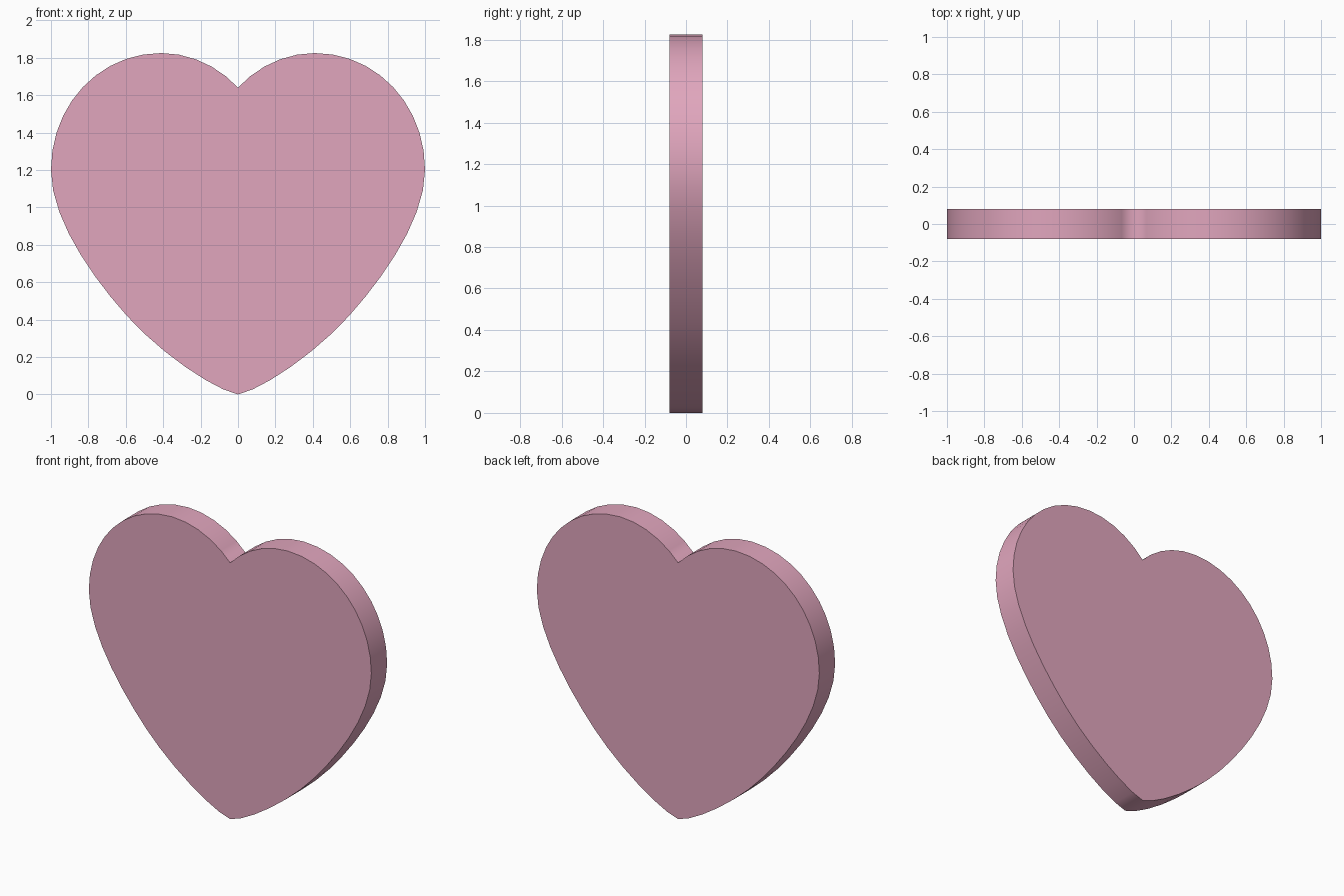
import bpy, bmesh
from mathutils import Vector
from mathutils.geometry import interpolate_bezier

if "Cube" in bpy.data.objects:
    bpy.data.objects.remove(bpy.data.objects["Cube"])

HALF_DEPTH = 0.08

# Right half of the heart outline (x, z): start, handle, handle, end, point count
curves = [
    ((0, 1.64), (0.10, 1.75), (0.25, 1.825), (0.41, 1.825), 6),
    ((0.41, 1.825), (0.74, 1.825), (1.0, 1.55), (1.0, 1.2), 11),
    ((1.0, 1.2), (1.0, 0.95), (0.80, 0.65), (0.594, 0.42), 8),
    ((0.594, 0.42), (0.42, 0.225), (0.13, 0.025), (0, 0), 7),
]
right = []
for a, h1, h2, b, n in curves:
    pts = interpolate_bezier(Vector(a), Vector(h1), Vector(h2), Vector(b), n)
    right += [(p[0], p[1]) for p in pts[:-1]]
right.append((0, 0))

# Mirror to close the outline
outline = right + [(-x, z) for x, z in reversed(right[1:-1])]

# Flat front and back faces, smooth rim between them
bm = bmesh.new()
front = [bm.verts.new((x, -HALF_DEPTH, z)) for x, z in outline]
back = [bm.verts.new((x, HALF_DEPTH, z)) for x, z in outline]
caps = [bm.faces.new(front), bm.faces.new(back)]
for i in range(len(outline)):
    j = (i + 1) % len(outline)
    bm.faces.new((front[i], front[j], back[j], back[i])).smooth = True
for cap in caps:
    for e in cap.edges:
        e.smooth = False
bmesh.ops.recalc_face_normals(bm, faces=bm.faces[:])
bmesh.ops.triangulate(bm, faces=caps)

mesh = bpy.data.meshes.new("heart")
bm.to_mesh(mesh)
bm.free()
heart = bpy.data.objects.new("heart", mesh)
bpy.context.collection.objects.link(heart)

# Pink colour
pink = bpy.data.materials.new("pink")
pink.diffuse_color = (0.75, 0.38, 0.51, 1)
pink.use_nodes = True
pink.node_tree.nodes["Principled BSDF"].inputs["Base Color"].default_value = pink.diffuse_color
mesh.materials.append(pink)
